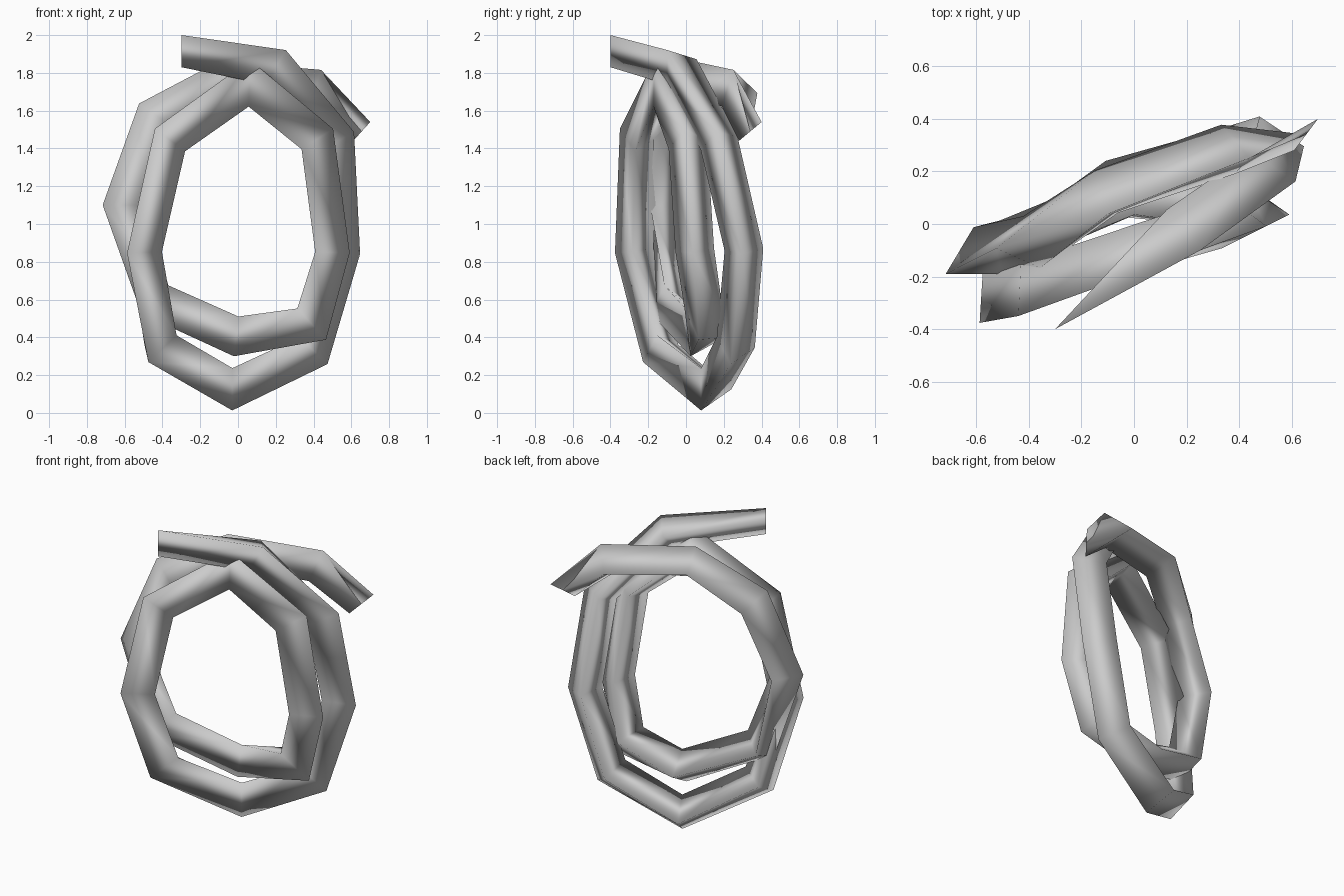
import bpy, bmesh
from mathutils import Vector

if "Cube" in bpy.data.objects:
    bpy.data.objects.remove(bpy.data.objects["Cube"])

RADIUS = 0.1      # half width of the front face
DEPTH = 0.178     # front face to back ridge
COIL_AXIS = (-0.45, 0.9, 0)

# Front face centre line, from the upper front end to the upper back end
PATH = [Vector(p) for p in (
    (-0.30, -0.40, 1.915), (0.20, -0.10, 1.83), (0.53, 0.12, 1.44),
    (0.555, 0.25, 0.85), (0.40, 0.20, 0.33), (-0.03, 0.08, 0.125),
    (-0.40, -0.19, 0.34), (-0.495, -0.33, 0.85), (-0.36, -0.31, 1.445),
    (0.06, -0.17, 1.745), (0.42, -0.05, 1.45), (0.50, -0.01, 0.85),
    (0.39, 0.03, 0.47), (-0.01, 0.03, 0.405), (-0.44, -0.15, 0.60),
    (-0.61, -0.19, 1.10), (-0.44, -0.13, 1.58), (-0.08, 0.04, 1.76),
    (0.41, 0.22, 1.72), (0.655, 0.34, 1.49))]

# The section twists a little along the strand
TWIST = {1: (-0.07, 0.14, 0.04), 15: (0, 1, 0), 16: (0.4, 0.9, 0),
         17: (-0.1, 1, 0), 18: (-0.06, 0.15, -0.03)}


def add_ring(bm, i):
    """Triangular section, mitred at bends; the ends pinch to a flat edge."""
    p = PATH[i]
    back = Vector()
    if i == 0:
        out = Vector((0, 0, 0.085))
    elif i == len(PATH) - 1:
        out = Vector((0.045, 0.06, 0.05))
    else:
        a = (p - PATH[i - 1]).normalized()
        b = (PATH[i + 1] - p).normalized()
        t = (a + b).normalized()
        axis = Vector(TWIST.get(i, COIL_AXIS))
        side = (axis - t * axis.dot(t)).normalized()
        out = side.cross(t)
        if out.dot(p - Vector((0, 0, 0.95))) < 0:
            out.negate()
        out *= RADIUS / a.dot(t)
        back = side * DEPTH
    return [bm.verts.new(p + d) for d in (out, back, -out)]


# Coiled strand
bm = bmesh.new()
rings = [add_ring(bm, i) for i in range(len(PATH))]
for r, s in zip(rings, rings[1:]):
    for k in range(3):
        j = (k + 1) % 3
        bm.faces.new((r[k], r[j], s[j], s[k]))
bmesh.ops.recalc_face_normals(bm, faces=bm.faces)
for f in bm.faces:
    f.smooth = True
mesh = bpy.data.meshes.new("coiled_strand")
bm.to_mesh(mesh)
bm.free()
strand = bpy.data.objects.new("coiled_strand", mesh)
bpy.context.collection.objects.link(strand)
